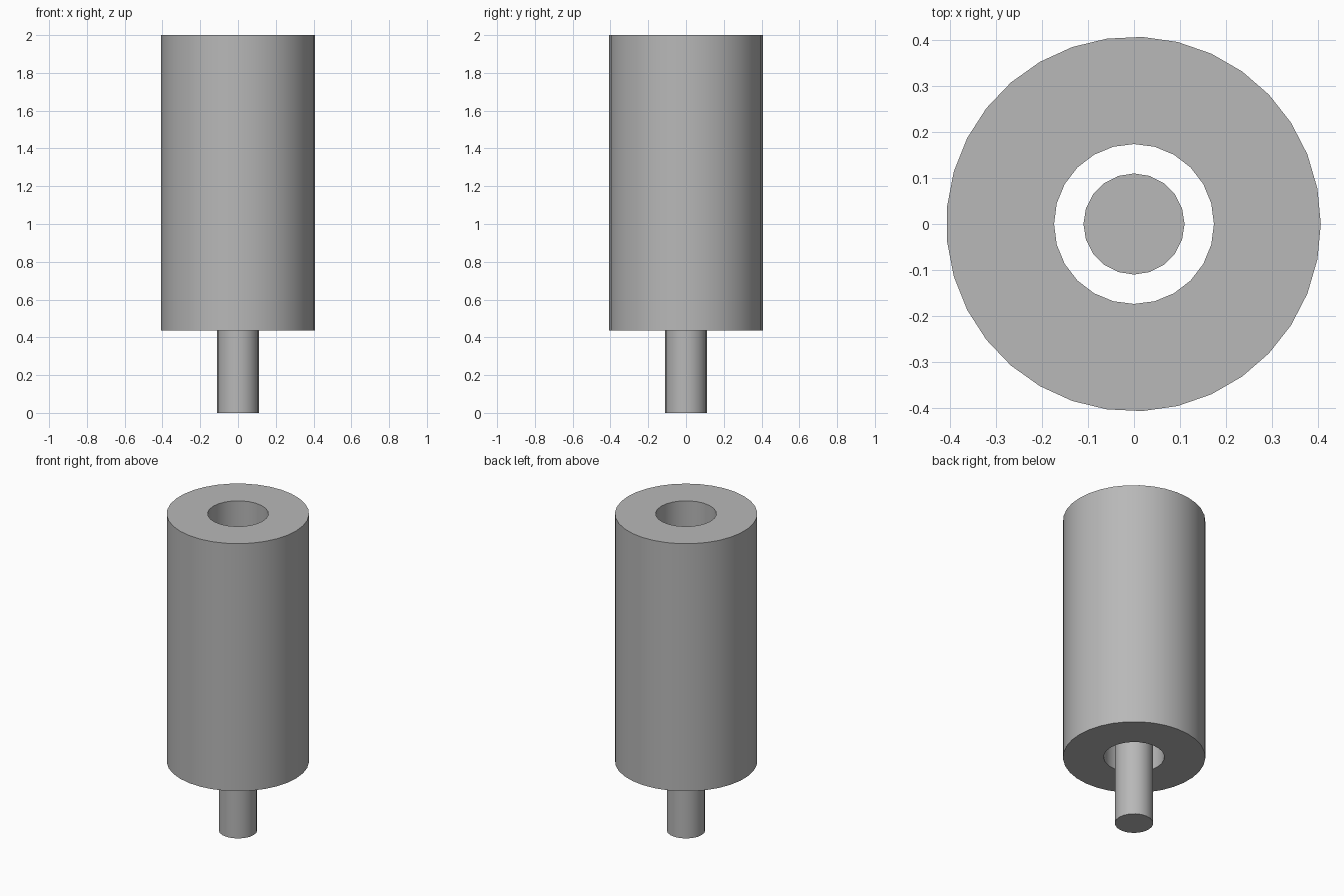
import bpy

if "Cube" in bpy.data.objects:
    bpy.data.objects.remove(bpy.data.objects["Cube"])

# Mid-grey metal
metal = bpy.data.materials.new("dark_grey")
metal.diffuse_color = (0.48, 0.48, 0.48, 1.0)
metal.use_nodes = True
metal.node_tree.nodes["Principled BSDF"].inputs["Base Color"].default_value = metal.diffuse_color


def rod(name, sides, radius, z0, z1, x=0.0):
    """Upright capped cylinder with its first corner on +x."""
    bpy.ops.mesh.primitive_cylinder_add(
        vertices=sides, radius=radius, depth=z1 - z0,
        location=(x, 0, (z0 + z1) / 2), rotation=(0, 0, -1.5707963))
    obj = bpy.context.object
    obj.name = name
    obj.data.materials.append(metal)
    return obj


def smooth(obj):
    bpy.ops.object.select_all(action='DESELECT')
    obj.select_set(True)
    bpy.context.view_layer.objects.active = obj
    bpy.ops.object.shade_smooth_by_angle()


# Thick outer sleeve with a bore running right through it
sleeve = rod("outer_sleeve", 33, 0.4075, 0.437, 2.0, x=-0.001)
bore = rod("bore_cutter", 24, 0.174, 0.3, 2.2)
cut = sleeve.modifiers.new("bore", 'BOOLEAN')
cut.operation = 'DIFFERENCE'
cut.solver = 'EXACT'
cut.object = bore
bpy.context.view_layer.objects.active = sleeve
bpy.ops.object.modifier_apply(modifier=cut.name)
bpy.data.objects.remove(bore, do_unlink=True)
smooth(sleeve)

# Loose centre pin, as long as the sleeve and sticking out below it
smooth(rod("centre_pin", 20, 0.11, 0.0, 1.56))
